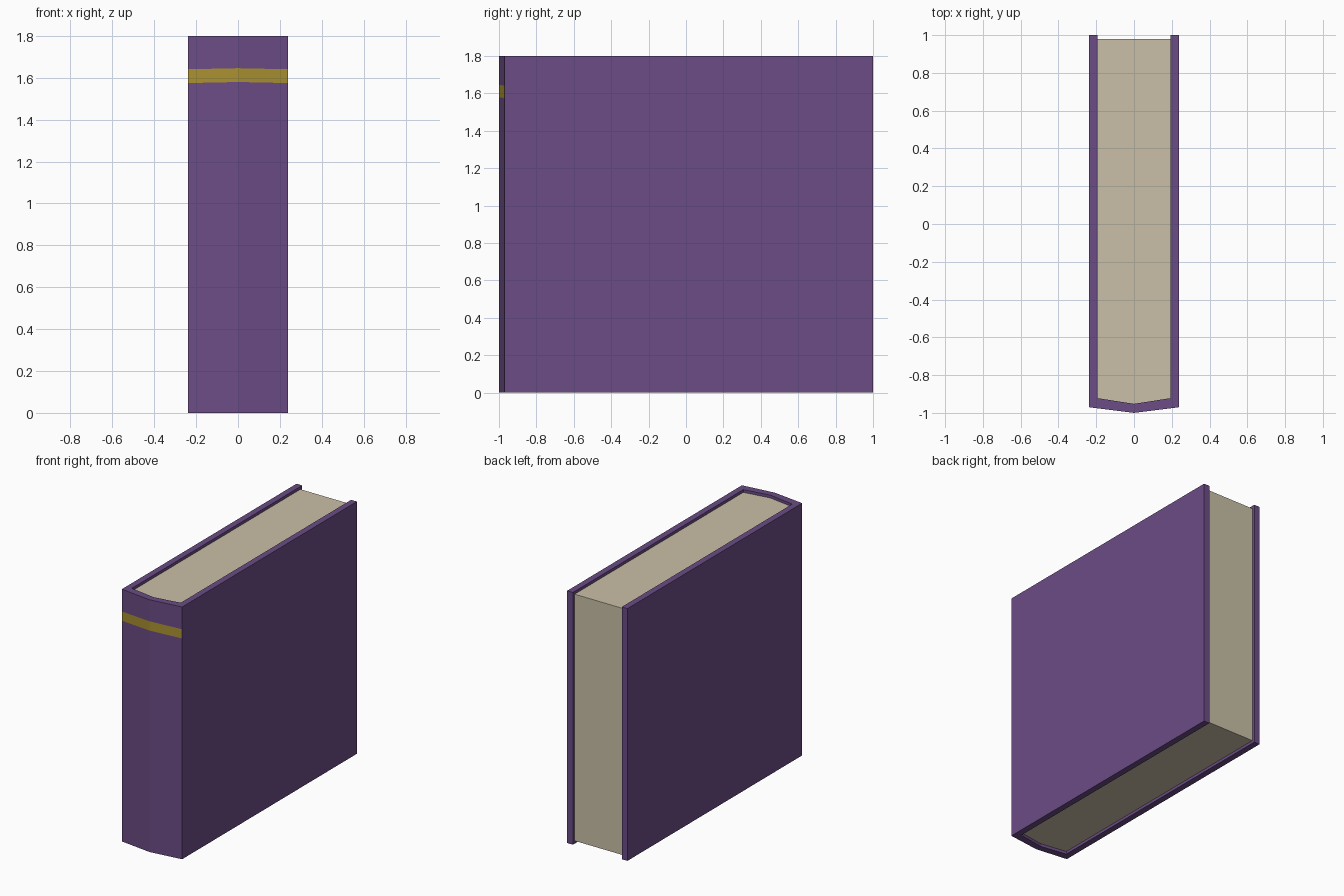
import bpy, bmesh

if "Cube" in bpy.data.objects:
    bpy.data.objects.remove(bpy.data.objects["Cube"])


def material(name, rgb):
    m = bpy.data.materials.new(name)
    m.diffuse_color = (*rgb, 1.0)
    m.use_nodes = True
    m.node_tree.nodes["Principled BSDF"].inputs["Base Color"].default_value = m.diffuse_color
    return m


purple = material("purple cover", (0.147, 0.072, 0.235))
cream = material("cream paper", (0.59, 0.53, 0.39))
gold = material("gold band", (0.40, 0.28, 0.03))


def prism(name, profile, levels, mats):
    """Stack copies of a profile at several heights and skin the sides."""
    bm = bmesh.new()
    rings = [[bm.verts.new((x, y, z + (lift if x == 0 else 0))) for x, y in profile]
             for z, lift in levels]
    n = len(profile)
    sides = {}
    for k in range(len(rings) - 1):
        a, b = rings[k], rings[k + 1]
        for i in range(n):
            j = (i + 1) % n
            sides[k, i] = bm.faces.new((a[i], a[j], b[j], b[i]))
    # caps as quads joining each outer point to its inner partner
    for ring in (rings[0], rings[-1]):
        for i in range(n // 2 - 1):
            quad = (ring[i], ring[i + 1], ring[n - 2 - i], ring[n - 1 - i])
            bm.faces.new(quad if len(set(quad)) == 4 else quad[:3])
    return bm, sides


def finish(bm, name, mats):
    bmesh.ops.recalc_face_normals(bm, faces=bm.faces)
    mesh = bpy.data.meshes.new(name)
    bm.to_mesh(mesh)
    bm.free()
    for m in mats:
        mesh.materials.append(m)
    obj = bpy.data.objects.new(name, mesh)
    bpy.context.collection.objects.link(obj)
    return obj


def u_shape(w, back, edge, ridge):
    """Open outline: back left, round the pointed spine, to back right."""
    return [(-w, back), (-w, edge), (0, ridge), (w, edge), (w, back)]


# Cover: U-shaped wall with a gold band cut into the spine
outer = u_shape(0.238, 1.0, -0.97, -1.0)
inner = u_shape(0.193, 1.0, -0.922, -0.952)
bm, sides = prism("cover", outer + inner[::-1],
                  [(0, 0), (1.575, 0.005), (1.641, 0.005), (1.8, 0)], None)
for i in (1, 2):
    sides[1, i].material_index = 1
finish(bm, "book_cover", [purple, gold])

# Pages: block set slightly inside the cover at top, bottom and back
bm = bmesh.new()
pts = u_shape(0.193, 0.98, -0.922, -0.952)
base = bm.faces.new([bm.verts.new((x, y, 0.02)) for x, y in pts])
ext = bmesh.ops.extrude_face_region(bm, geom=[base], use_keep_orig=True)
for v in ext["geom"]:
    if isinstance(v, bmesh.types.BMVert):
        v.co.z = 1.78
finish(bm, "page_block", [cream])
